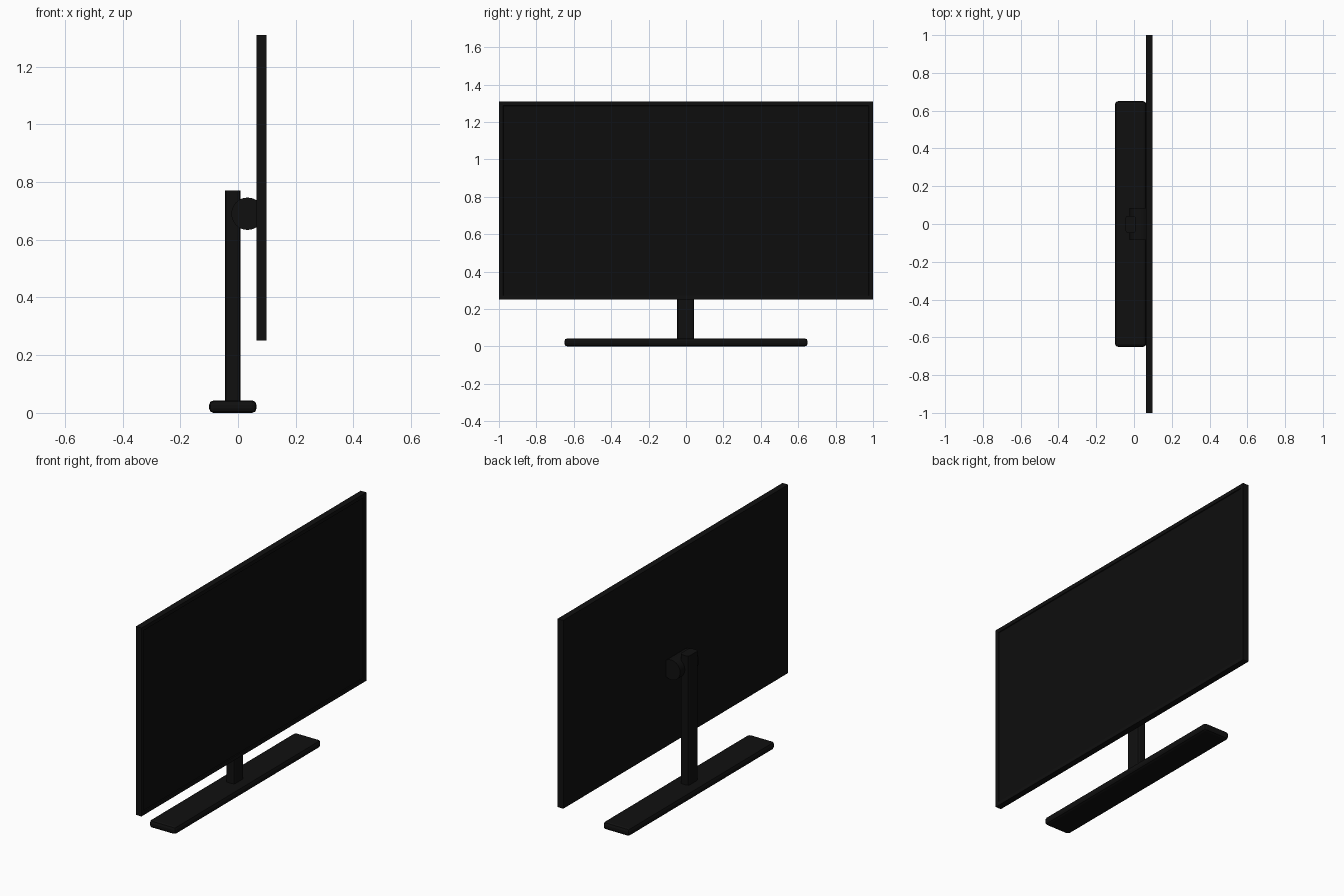
import bpy, bmesh, math
from mathutils import Matrix, Vector

if "Cube" in bpy.data.objects:
    bpy.data.objects.remove(bpy.data.objects["Cube"])


def material(name, v):
    m = bpy.data.materials.new(name)
    m.diffuse_color = (v, v, v, 1)
    m.use_nodes = True
    m.node_tree.nodes["Principled BSDF"].inputs["Base Color"].default_value = m.diffuse_color
    return m


BLACK = material("black_plastic", 0.005)
GLASS = material("dark_glass", 0.004)


def finish(name, bm):
    me = bpy.data.meshes.new(name)
    bm.to_mesh(me)
    bm.free()
    ob = bpy.data.objects.new(name, me)
    bpy.context.collection.objects.link(ob)
    me.materials.append(BLACK)
    return ob


def box(lo, hi):
    lo, hi = Vector(lo), Vector(hi)
    bm = bmesh.new()
    bmesh.ops.create_cube(bm, size=1, matrix=Matrix.Translation((lo + hi) / 2)
                          @ Matrix.Diagonal((*(hi - lo), 1)))
    return bm


def bevel(bm, edges, width, segments=1):
    bmesh.ops.bevel(bm, geom=edges, offset=width, offset_type='OFFSET',
                    segments=segments, profile=0.5, affect='EDGES')


# Base plate with chamfered edges
bm = box((-0.10, -0.65, 0), (0.064, 0.65, 0.043))
bevel(bm, bm.edges[:], 0.015, 2)
finish("base_plate", bm)

# Upright post, only the vertical edges softened
bm = box((-0.045, -0.047, 0.03), (0.009, 0.043, 0.77))
bevel(bm, [e for e in bm.edges
           if abs(e.verts[0].co.z - e.verts[1].co.z) > 0.1], 0.013, 2)
finish("stand_post", bm)

# Tilt hinge: cylinder lying across the post
bm = bmesh.new()
bmesh.ops.create_cone(bm, cap_ends=True, segments=32, radius1=0.056,
                      radius2=0.056, depth=0.17,
                      matrix=Matrix.Translation((0.033, 0, 0.69))
                      @ Matrix.Rotation(math.pi / 2, 4, 'X'))
hinge = finish("tilt_hinge", bm)
bpy.context.view_layer.objects.active = hinge
hinge.select_set(True)
bpy.ops.object.shade_smooth_by_angle(angle=math.radians(35))

# Screen panel with a thin bezel around slightly recessed glass
bm = box((0.064, -1, 0.25), (0.099, 1, 1.31))
bm.normal_update()
front = [f for f in bm.faces if f.normal.x > 0.9]
bmesh.ops.inset_region(bm, faces=front, thickness=0.03)
bmesh.ops.inset_region(bm, faces=front, thickness=0.003, depth=-0.004)
front[0].material_index = 1
screen = finish("screen_panel", bm)
screen.data.materials.append(GLASS)
